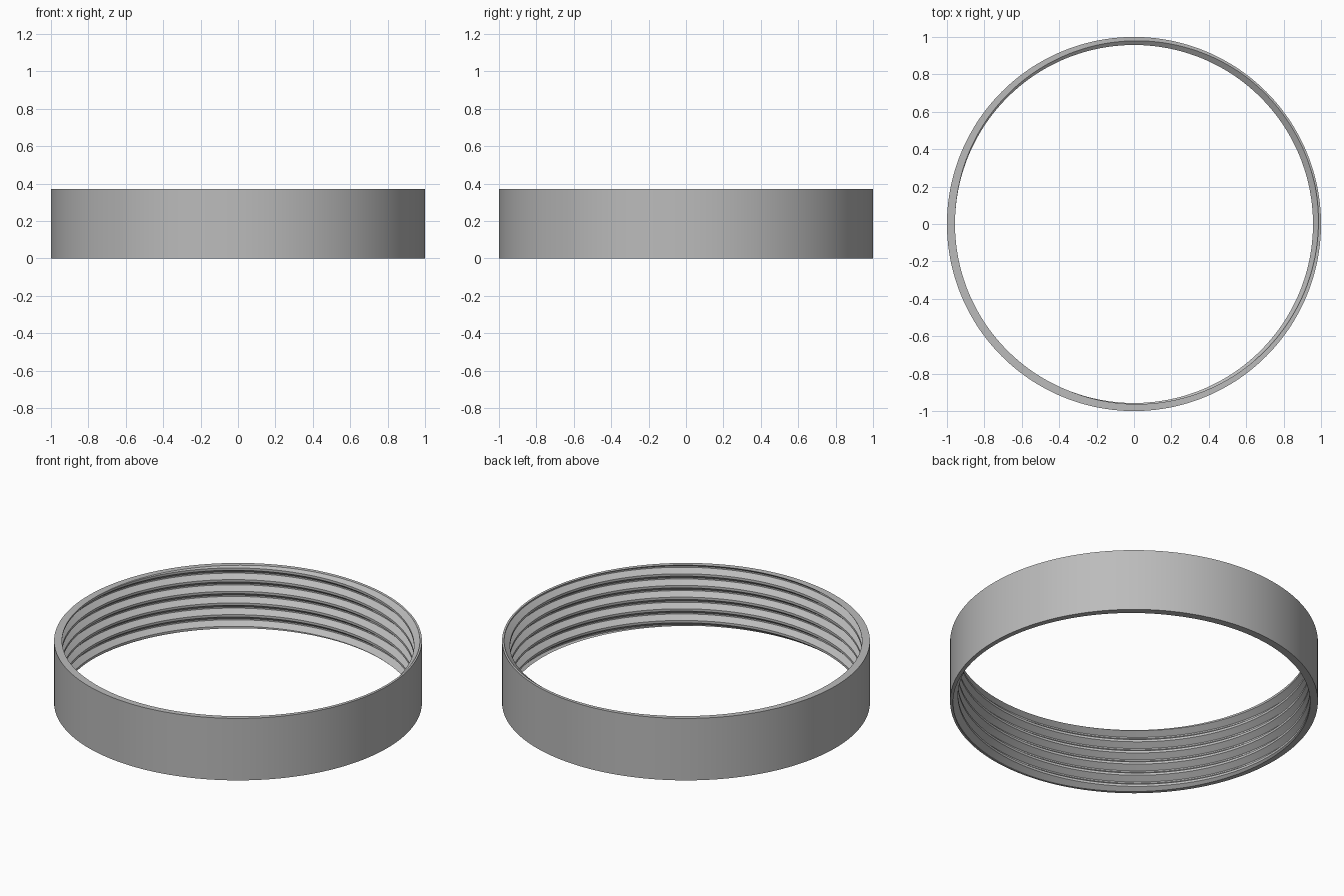
import bpy, bmesh, math

cube = bpy.data.objects.get("Cube")
if cube:
    bpy.data.objects.remove(cube, do_unlink=True)

HEIGHT, OUTER = 0.372, 1.0
CREST, ROOT = 0.957, 0.989
PITCH = 0.07
CREST_FLAT, ROOT_FLAT = 0.014, 0.008
CREST_Z, CREST_ANGLE = 0.357, math.radians(135)
SEGMENTS = 240


def thread_radius(offset):
    """Inner radius at a height offset from a crest centre."""
    d = abs((offset + PITCH / 2) % PITCH - PITCH / 2)
    run = (PITCH - CREST_FLAT - ROOT_FLAT) / 2
    t = min(max((d - CREST_FLAT / 2) / run, 0), 1)
    return CREST + (ROOT - CREST) * t


def ring_column(bm, angle):
    """Cross-section of the ring at one angle, as a closed loop."""
    crest = CREST_Z + PITCH * (angle - CREST_ANGLE) / math.tau
    corners = (-(PITCH - ROOT_FLAT) / 2, -CREST_FLAT / 2,
               CREST_FLAT / 2, (PITCH - ROOT_FLAT) / 2)
    points = [(OUTER, 0)]
    for turn in range(-8, 4):
        for c in corners:
            z = min(max(crest + turn * PITCH + c, 0), HEIGHT)
            points.append((thread_radius(z - crest), z))
    points.append((OUTER, HEIGHT))
    return [bm.verts.new((r * math.cos(angle), r * math.sin(angle), z))
            for r, z in points]


# Threaded ring: sweep the clipped thread section once round
bm = bmesh.new()
columns = [ring_column(bm, math.tau * i / SEGMENTS) for i in range(SEGMENTS + 1)]
for a, b in zip(columns, columns[1:]):
    for i in range(len(a)):
        j = (i + 1) % len(a)
        bm.faces.new((a[i], b[i], b[j], a[j]))
bmesh.ops.remove_doubles(bm, verts=bm.verts, dist=0.00002)
bmesh.ops.recalc_face_normals(bm, faces=bm.faces)

mesh = bpy.data.meshes.new("threaded_ring")
bm.to_mesh(mesh)
bm.free()
ring = bpy.data.objects.new("threaded_ring", mesh)
bpy.context.collection.objects.link(ring)

# Plain grey material
grey = bpy.data.materials.new("plain grey")
grey.use_nodes = True
colour = (0.5, 0.5, 0.5, 1)
grey.diffuse_color = colour
grey.node_tree.nodes["Principled BSDF"].inputs["Base Color"].default_value = colour
mesh.materials.append(grey)

# Smooth walls with crisp thread edges
bpy.ops.object.select_all(action="DESELECT")
ring.select_set(True)
bpy.context.view_layer.objects.active = ring
bpy.ops.object.shade_smooth_by_angle(angle=math.radians(25))
